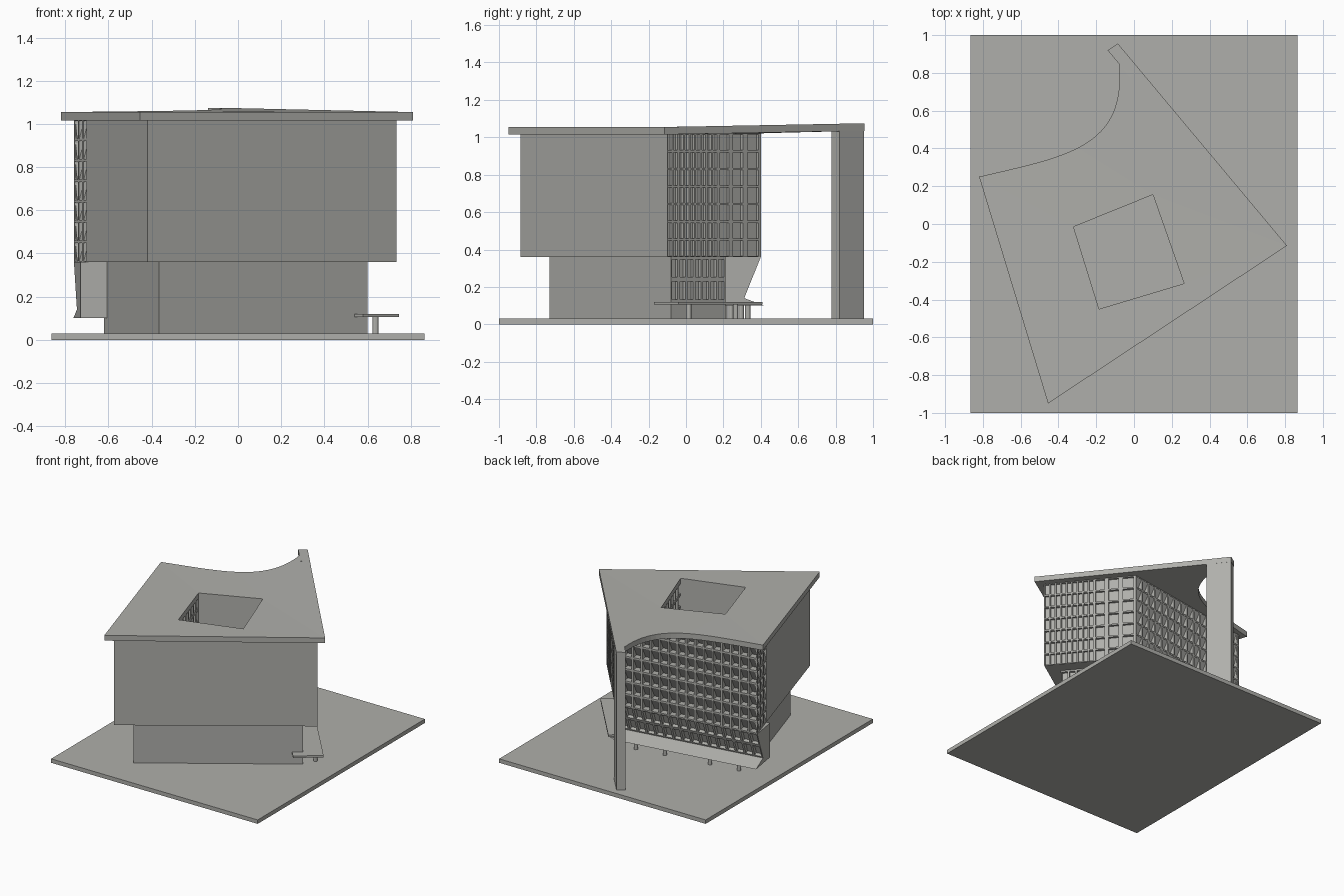
import bpy, bmesh, math
from mathutils import Vector

if "Cube" in bpy.data.objects:
    bpy.data.objects.remove(bpy.data.objects["Cube"])

concrete = bpy.data.materials.new("warm_grey_concrete")
concrete.diffuse_color = (0.43, 0.43, 0.405, 1)
concrete.use_nodes = True
concrete.node_tree.nodes["Principled BSDF"].inputs["Base Color"].default_value = concrete.diffuse_color


def finish(name, bm, recalc=False):
    bmesh.ops.remove_doubles(bm, verts=bm.verts, dist=0.0003)
    if recalc:
        bmesh.ops.recalc_face_normals(bm, faces=bm.faces)
    mesh = bpy.data.meshes.new(name)
    bm.to_mesh(mesh)
    bm.free()
    mesh.materials.append(concrete)
    obj = bpy.data.objects.new(name, mesh)
    bpy.context.collection.objects.link(obj)
    return obj


def face(bm, pts):
    return bm.faces.new([bm.verts.new(p) for p in pts])


def prism(name, outline, z0, z1):
    """Upright solid over a flat outline."""
    bm = bmesh.new()
    f = face(bm, [(x, y, z0) for x, y in outline])
    up = bmesh.ops.extrude_face_region(bm, geom=[f])["geom"]
    bmesh.ops.translate(bm, vec=(0, 0, z1 - z0),
                        verts=[v for v in up if isinstance(v, bmesh.types.BMVert)])
    return finish(name, bm, True)


def at(p, z):
    return Vector((p[0], p[1], z))


def wall(bm, p, q, z0, z1):
    face(bm, [at(p, z0), at(q, z0), at(q, z1), at(p, z1)])


def facade(bm, o, u, v, cols, rows, mx, mz, deep_low, deep_high):
    """Wall of recessed windows; cols holds fractions along u."""
    inward = -u.cross(v).normalized()
    for a, b in zip(cols, cols[1:]):
        for r in range(rows):
            c, d = r / rows, (r + 1) / rows
            dx, dz = (b - a) * mx, (d - c) * mz

            def quad(x0, x1, y0, y1):
                return [o + u * x + v * y for x, y in
                        ((x0, y0), (x1, y0), (x1, y1), (x0, y1))]
            outer = quad(a, b, c, d)
            inner = quad(a + dx, b - dx, c + dz, d - dz)
            back = [p + inward * (deep_low if k < 2 else deep_high)
                    for k, p in enumerate(inner)]
            for k in range(4):
                n = (k + 1) % 4
                face(bm, [outer[k], outer[n], inner[n], inner[k]])
                face(bm, [inner[k], inner[n], back[n], back[k]])
            face(bm, back)


def even(n):
    return [k / n for k in range(n + 1)]


def lerp(p, q, t):
    return (p[0] + (q[0] - p[0]) * t, p[1] + (q[1] - p[1]) * t)


# Ground slab
prism("ground_slab", [(-.865, -1), (.865, -1), (.865, 1), (-.865, 1)], 0, .03)

# Main corners: left, front, right, back
A, B, C, D = (-.76, .233), (-.42, -.885), (.735, -.10), (.317, .40)
Z0, Z1 = .36, 1.02
UP = Vector((0, 0, Z1 - Z0))
court = [(-.32, -.015), (.10, .155), (.265, -.315), (-.185, -.45)]

# Upper storeys with patterned outer walls
bm = bmesh.new()
S = lerp(A, B, .18)
facade(bm, at(A, Z0), at(S, 0) - at(A, 0), UP, even(3), 7, .12, .06, .002, .025)
wall(bm, S, B, Z0, Z1)
wall(bm, B, C, Z0, Z1)
side_cols = [0] + [.06 + .06 * k for k in range(9)] + [.68, .83, 1]
facade(bm, at(C, Z0), at(D, 0) - at(C, 0), UP, side_cols, 7, .15, .06, .018, .018)
facade(bm, at(D, Z0), at(A, 0) - at(D, 0), UP, even(16), 7, .1, .06, .05, .002)
face(bm, [at(p, Z0) for p in (D, C, B, A)])
finish("upper_storeys", bm)

# Courtyard lining
bm = bmesh.new()
for k in range(4):
    p, q = court[k], court[(k + 1) % 4]
    if k % 2:
        facade(bm, at(p, Z0 + .01), at(q, 0) - at(p, 0), UP, even(8), 7, .15, .1, .015, .015)
    else:
        wall(bm, p, q, Z0 + .01, Z1)
face(bm, [at(p, Z0 + .01) for p in reversed(court)])
finish("courtyard", bm)

# Roof plate with concave back edge, opening and raised tip
p0, p1, p2, p3 = [Vector(p) for p in ((-.08, .85), (-.04, .40), (-.36, .36), (-.82, .25))]
outline = [(-.455, -.95), (.81, -.115), (-.085, .955), (-.14, .92)]
for k in range(25):
    t = k / 24
    s = 1 - t
    outline.append(tuple(p0 * s**3 + p1 * 3 * s * s * t + p2 * 3 * s * t * t + p3 * t**3))
bm = bmesh.new()
for loop in (outline, court):
    vs = [bm.verts.new((x, y, 1.015)) for x, y in loop]
    for k in range(len(vs)):
        bm.edges.new((vs[k], vs[(k + 1) % len(vs)]))
bmesh.ops.triangle_fill(bm, use_beauty=True, edges=bm.edges[:], normal=(0, 0, 1))
up = bmesh.ops.extrude_face_region(bm, geom=bm.faces[:])["geom"]
bmesh.ops.translate(bm, vec=(0, 0, .04),
                    verts=[v for v in up if isinstance(v, bmesh.types.BMVert)])
for v in bm.verts:
    t = (v.co.y - .25 + .224 * (v.co.x + .82)) / .87
    v.co.z += .02 * min(1, max(0, t))
roof = finish("roof", bm, True)

# Tall blade column under the roof tip
prism("blade_column", [(-.085, .953), (.028, .82), (-.022, .778), (-.138, .918)], .03, 1.072)

# Recessed lower storey
a, b, c, d = (-.62, .10), (-.365, -.73), (.60, -.08), (.36, .21)
bm = bmesh.new()
for p, q in ((a, b), (b, c), (d, a)):
    wall(bm, p, q, .03, .36)
wall(bm, c, d, .03, .12)
facade(bm, at(c, .12), at(d, 0) - at(c, 0), Vector((0, 0, .24)), even(7), 2, .14, .1, .02, .02)
finish("lower_storey", bm)

# Overhanging back gallery with leaning glazing and a sloped lip
along = (at(A, 0) - at(D, 0)).normalized()
out = Vector((along.y, -along.x, 0))
profile = [(-.2, .10), (.02, .10), (-.09, .14), (0, .36), (-.2, .36)]
ends = [[at(P, z) + out * s for s, z in profile] for P in (D, A)]
bm = bmesh.new()
face(bm, ends[0])
face(bm, reversed(ends[1]))
for k in (0, 1, 3, 4):
    n = (k + 1) % 5
    face(bm, [ends[0][k], ends[1][k], ends[1][n], ends[0][n]])
low, high = ends[0][2], ends[0][3]
facade(bm, low, ends[1][2] - low, high - low, even(16), 2, .12, .1, .025, .025)
finish("back_gallery", bm)

# Side entrance canopy
prism("entrance_canopy", [(.58, -.17), (.745, -.04), (.364, .41), (.20, .28)], .105, .12)

# Round posts under gallery and canopy
for x, y in ((.188, .33), (-.03, .295), (-.37, .24), (-.59, .207), (.638, .015), (.43, .265)):
    ring = [(x + .014 * math.cos(k * math.pi / 6), y + .014 * math.sin(k * math.pi / 6))
            for k in range(12)]
    prism("post", ring, .03, .107)
